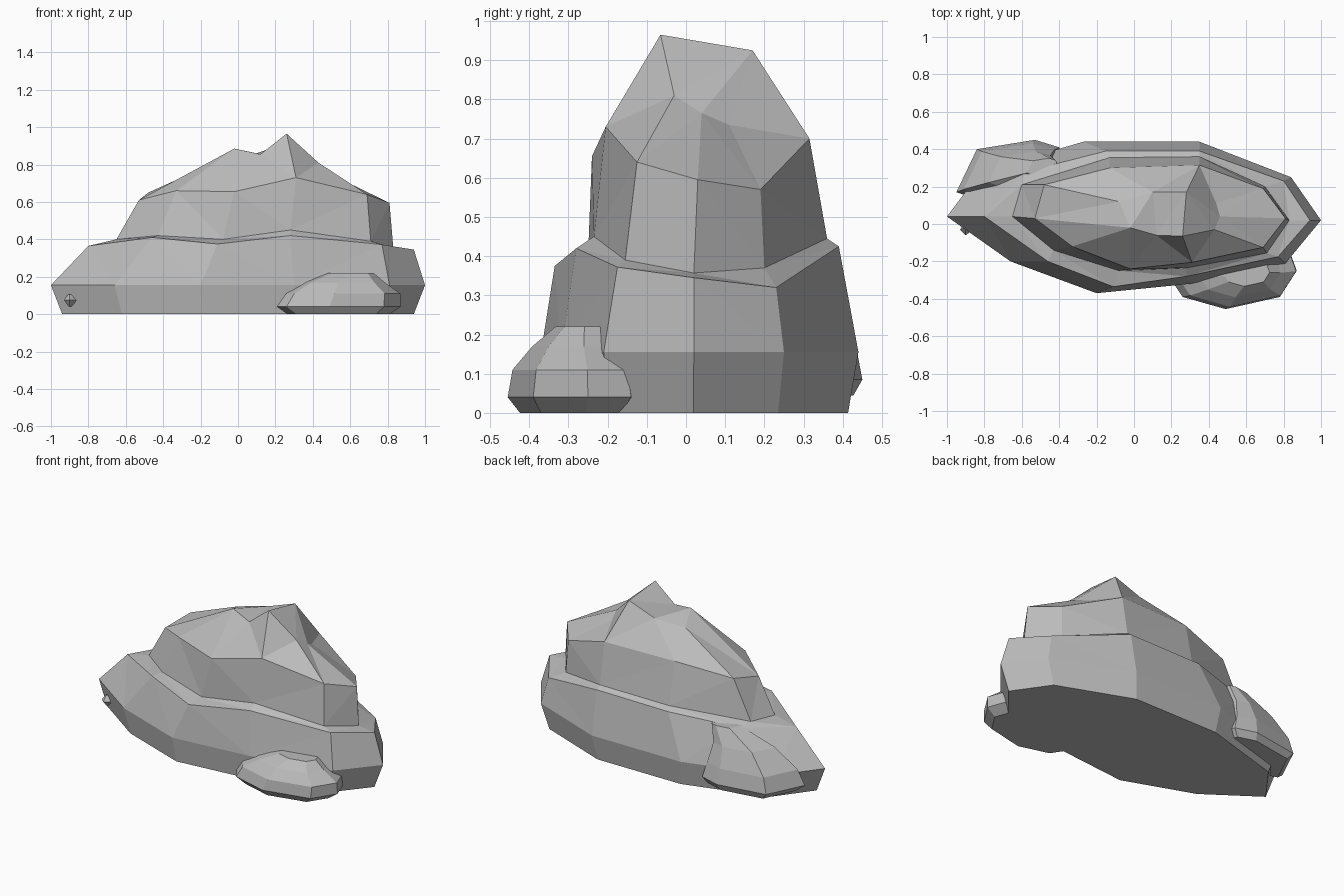
import bpy
import bmesh
from mathutils import Vector

cube = bpy.data.objects.get("Cube")
if cube:
    bpy.data.objects.remove(cube, do_unlink=True)

stone = bpy.data.materials.new("stone grey")
stone.use_nodes = True
stone_colour = (0.5, 0.5, 0.5, 1.0)
stone.diffuse_color = stone_colour
shader = next(n for n in stone.node_tree.nodes if n.type == 'BSDF_PRINCIPLED')
shader.inputs["Base Color"].default_value = stone_colour


def loft(name, rings, cap_bottom=True, cap_top=True, extra_faces=()):
    """Join closed rings of equal length with flat faces, lowest ring first."""
    bm = bmesh.new()
    loops = [[bm.verts.new(point) for point in ring] for ring in rings]
    count = len(loops[0])
    for lower, upper in zip(loops, loops[1:]):
        for i in range(count):
            j = (i + 1) % count
            bm.faces.new((lower[i], lower[j], upper[j], upper[i]))
    if cap_bottom:
        bm.faces.new(list(reversed(loops[0])))
    if cap_top:
        bm.faces.new(loops[-1])
    for corners in extra_faces:
        bm.faces.new([loops[-1][i] for i in corners])
    bmesh.ops.remove_doubles(bm, verts=bm.verts, dist=0.001)
    bmesh.ops.triangulate(bm, faces=[f for f in bm.faces if len(f.verts) < 8])
    bmesh.ops.recalc_face_normals(bm, faces=bm.faces)
    mesh = bpy.data.meshes.new(name)
    bm.to_mesh(mesh)
    bm.free()
    mesh.materials.append(stone)
    rock = bpy.data.objects.new(name, mesh)
    bpy.context.collection.objects.link(rock)
    return rock


def level(outline, z, scale=1.0, centre=(0, 0), shift=(0, 0)):
    """Copy a flat outline to a height, scaled about a centre and shifted."""
    middle, offset = Vector(centre), Vector(shift)
    points = [middle + (Vector(p) - middle) * scale + offset for p in outline]
    return [(p.x, p.y, z) for p in points]


# Main boulder: every ring runs from the right tip round the front
belly = [(-1, .04), (-.66, -.2), (-.2, -.37), (.3, -.32), (.81, -.21),
         (1, .02), (.84, .25), (.35, .44), (-.27, .44), (-.82, .28)]
shoulder = [(-.8, .04, .365), (-.46, -.2, .41), (-.11, -.335, .375),
            (.28, -.28, .42), (.77, -.175, .372), (.94, .02, .345),
            (.8, .23, .32), (.35, .39, .425), (-.15, .39, .42),
            (-.58, .28, .39)]
foot = [(-.65, .04, .4), (-.43, -.14, .42), (-.08, -.25, .4),
        (.28, -.235, .45), (.71, -.155, .39), (.83, .02, .357),
        (.7, .2, .37), (.35, .36, .445), (-.13, .355, .44),
        (-.6, .21, .41)]
loft("lower_boulder",
     [level(belly, 0, .94), level(belly, .155), shoulder, foot])

# Upper boulder: wall ring, then the broken crest with two peaks
wall = [(-.53, .03, .61), (-.33, -.12, .66), (-.02, -.24, .655),
        (.31, -.205, .73), (.69, -.125, .64), (.81, .03, .595),
        (.69, .19, .57), (.35, .315, .7), (-.13, .3, .7),
        (-.48, .21, .65)]
low_peak = (-.02, -.02, .885)
crest = [low_peak, low_peak, (.12, -.06, .855), (.26, -.065, .965),
         (.43, -.03, .81), (.46, .04, .765), (.44, .11, .735),
         (.28, .17, .925), (.1, .17, .86), (-.08, .12, .83)]
loft("upper_boulder", [foot, wall, crest], cap_top=False,
     extra_faces=[(3, 4, 7), (4, 5, 7), (5, 6, 7),
                  (2, 3, 7), (2, 7, 8), (1, 2, 8), (1, 8, 9)])

# Small rock resting against the front
front_outline = [(.2, -.3), (.26, -.39), (.49, -.455), (.78, -.39),
                 (.87, -.25), (.83, -.14), (.55, -.11), (.3, -.17)]
front_centre = (.55, -.28)
loft("front_rock", [
    level(front_outline, 0, .82, front_centre),
    level(front_outline, .04, 1, front_centre),
    level(front_outline, .11, .93, front_centre, (.02, 0)),
    level(front_outline, .17, .64, front_centre, (.03, 0)),
    level(front_outline, .22, .36, front_centre, (.06, .01))])

# Sloping rock at the back, leaning up to the shoulder
back_outline = [(-.95, .17), (-.84, .4), (-.53, .45), (-.4, .41),
                (-.35, .28), (-.5, .15), (-.8, .12)]
back_centre = (-.62, .3)
loft("back_rock", [
    level(back_outline, .045, .85, back_centre),
    level(back_outline, .085, 1, back_centre),
    level(back_outline, .18, .88, back_centre),
    level(back_outline, .3, .6, back_centre, (.04, 0)),
    level(back_outline, .4, .28, back_centre, (.14, .01))])

# Tiny chip near the right tip
chip_outline = [(-.93, -.03), (-.9, -.06), (-.86, -.03), (-.89, .04)]
chip_centre = (-.9, -.02)
loft("tip_chip", [level(chip_outline, .04, .2, chip_centre),
                  level(chip_outline, .075, 1, chip_centre),
                  level(chip_outline, .105, .3, chip_centre)])
